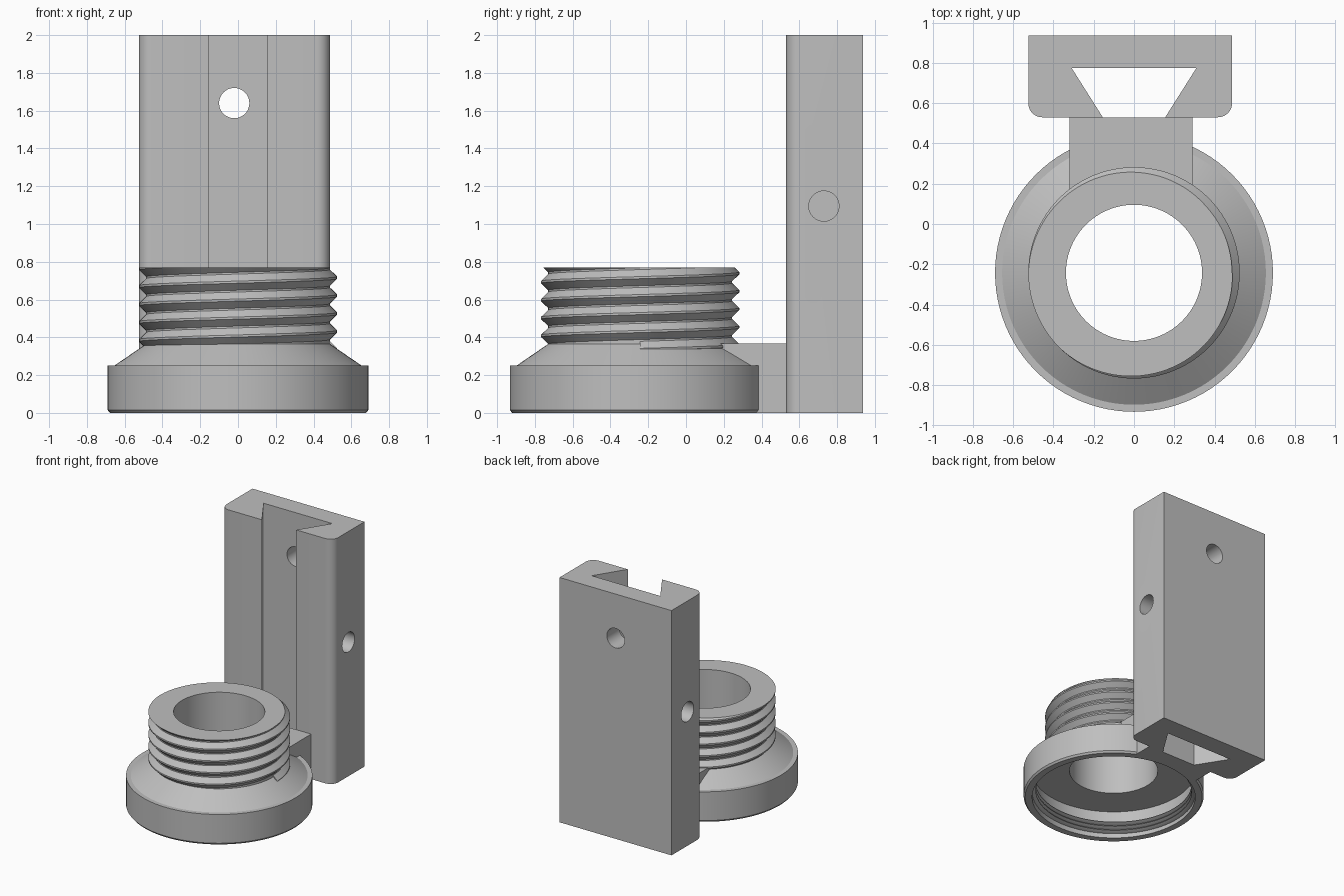
import bpy, bmesh
from math import sin, cos, pi, radians
from mathutils import Matrix, Vector

if "Cube" in bpy.data.objects:
    bpy.data.objects.remove(bpy.data.objects["Cube"], do_unlink=True)

CY = -0.2425          # y of the collar axis
SEG = 96              # steps per turn

grey = bpy.data.materials.new("plain_grey")
grey.use_nodes = True
COLOUR = (0.52, 0.52, 0.52, 1)
grey.diffuse_color = COLOUR
grey.node_tree.nodes["Principled BSDF"].inputs["Base Color"].default_value = COLOUR


def finish(name, bm):
    """Turn a bmesh into a named object with outward normals."""
    bmesh.ops.recalc_face_normals(bm, faces=bm.faces[:])
    mesh = bpy.data.meshes.new(name)
    bm.to_mesh(mesh)
    bm.free()
    mesh.materials.append(grey)
    ob = bpy.data.objects.new(name, mesh)
    bpy.context.collection.objects.link(ob)
    return ob


def smooth(ob):
    bpy.ops.object.select_all(action='DESELECT')
    ob.select_set(True)
    bpy.context.view_layer.objects.active = ob
    bpy.ops.object.shade_smooth_by_angle(angle=radians(30))


def loft(name, sections, closed):
    """Skin closed (radius, z) sections placed at successive angles."""
    bm = bmesh.new()
    rings = []
    for i, section in enumerate(sections):
        a = 2 * pi * i / SEG
        rings.append([bm.verts.new((r * cos(a), CY + r * sin(a), z)) for r, z in section])
    pairs = list(zip(rings, rings[1:]))
    if closed:
        pairs.append((rings[-1], rings[0]))
    else:
        bm.faces.new(rings[0])
        bm.faces.new(rings[-1])
    n = len(rings[0])
    for p, q in pairs:
        for k in range(n):
            m = (k + 1) % n
            bm.faces.new((p[k], p[m], q[m], q[k]))
    ob = finish(name, bm)
    smooth(ob)
    return ob


def thread(name, root, crest, start, pitch, turns, low, high):
    """Helical ridge trimmed flat between two heights."""
    half, tip = pitch * 0.45, pitch * 0.06
    back = root - 0.02 if crest > root else root + 0.02
    sections = []
    for i in range(int(turns * SEG) + 1):
        mid = start + pitch * i / SEG
        pts = []
        for dz in (-half, -tip, tip, half):
            z = min(max(mid + dz, low), high)
            t = min(max((half - abs(z - mid)) / (half - tip), 0), 1)
            pts.append((root + (crest - root) * t, z))
        sections.append([(back, pts[0][1])] + pts + [(back, pts[-1][1])])
    return loft(name, sections, False)


def prism(name, outline, z0, z1):
    """Extrude a plan outline between two heights."""
    bm = bmesh.new()
    face = bm.faces.new([bm.verts.new((x, y, z0)) for x, y in outline])
    top = bmesh.ops.extrude_face_region(bm, geom=[face])
    bmesh.ops.translate(bm, vec=(0, 0, z1 - z0),
                        verts=[g for g in top["geom"] if isinstance(g, bmesh.types.BMVert)])
    return finish(name, bm)


def drill(ob, centre, axis, depth, radius=0.08):
    """Cut a round hole along an axis."""
    bm = bmesh.new()
    turn = Vector((0, 0, 1)).rotation_difference(Vector(axis)).to_matrix().to_4x4()
    bmesh.ops.create_cone(bm, cap_ends=True, segments=48, radius1=radius, radius2=radius,
                          depth=depth, matrix=Matrix.Translation(centre) @ turn)
    cutter = finish("hole_cutter", bm)
    cutter.hide_render = True
    mod = ob.modifiers.new("hole", 'BOOLEAN')
    mod.operation, mod.solver, mod.object = 'DIFFERENCE', 'EXACT', cutter
    bpy.context.view_layer.objects.active = ob
    bpy.ops.object.modifier_apply(modifier=mod.name)
    bpy.data.objects.remove(cutter, do_unlink=True)


# Collar: threaded neck, sloped shoulder and hollow cap in one lathe profile
collar = [(0.338, 0.23), (0.625, 0.23), (0.625, 0.0), (0.678, 0.0), (0.69, 0.015),
          (0.69, 0.25), (0.655, 0.25), (0.487, 0.365), (0.487, 0.77), (0.338, 0.77)]
loft("threaded_collar", [collar] * SEG, True)
thread("outer_thread", 0.487, 0.525, 0.336, 0.095, 5, 0.3, 0.77)
thread("inner_thread", 0.625, 0.597, 0.03, 0.036, 3, 0.012, 0.15)

# Arm joining the collar to the rail: upper block plus a lower block hugging the cap
LEFT, RIGHT, JOIN = -0.32, 0.29, 0.53
prism("arm_upper", [(LEFT, 0.15), (RIGHT, 0.15), (RIGHT, JOIN), (LEFT, JOIN)], 0.24, 0.368)
steps = [LEFT + (RIGHT - LEFT) * i / 16 for i in range(17)]
hug = [(x, CY + (0.66 ** 2 - x * x) ** 0.5) for x in steps]
prism("arm_lower", hug + [(RIGHT, JOIN), (LEFT, JOIN)], 0.0, 0.24)

# Dovetail rail with rounded front corners
X0, X1, Y0, Y1, R = -0.525, 0.487, 0.53, 0.937, 0.07
arc = [pi / 2 * i / 10 for i in range(11)]
outline = [(X0 + R - R * cos(a), Y0 + R - R * sin(a)) for a in arc]
outline += [(-0.155, Y0), (-0.31, 0.775), (0.31, 0.775), (0.155, Y0)]
outline += [(X1 - R + R * sin(a), Y0 + R - R * cos(a)) for a in arc]
outline += [(X1, Y1), (X0, Y1)]
rail = prism("dovetail_rail", outline, 0.0, 2.0)

# Back through hole and a blind hole in each side
drill(rail, (-0.02, 0.86, 1.64), (0, 1, 0), 0.3)
for x in (X0, X1):
    drill(rail, (x, 0.73, 1.095), (1, 0, 0), 0.3)
smooth(rail)
